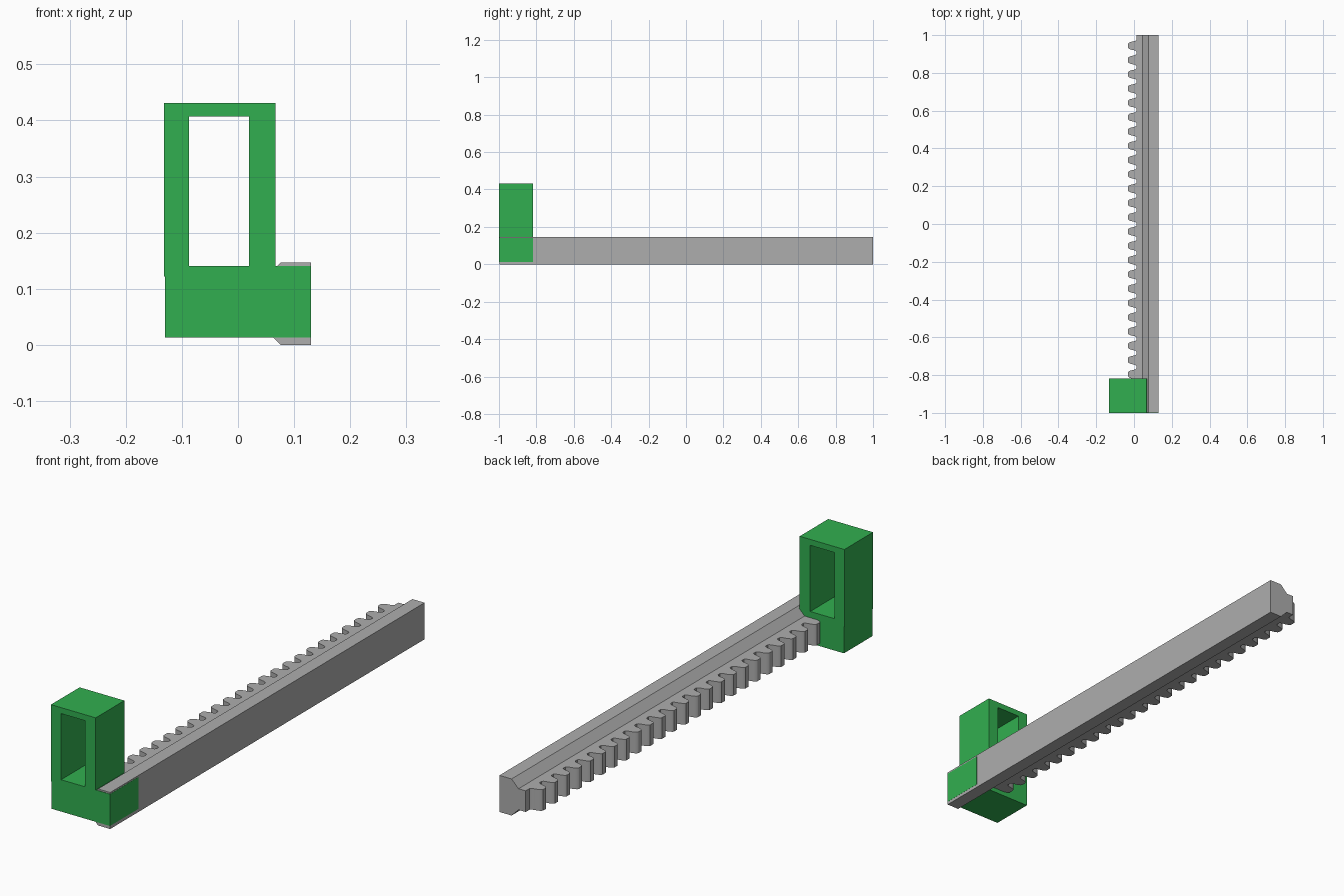
import bpy, bmesh, math

if "Cube" in bpy.data.objects:
    bpy.data.objects.remove(bpy.data.objects["Cube"])


def material(name, color):
    m = bpy.data.materials.new(name)
    m.diffuse_color = (*color, 1)
    m.use_nodes = True
    m.node_tree.nodes["Principled BSDF"].inputs["Base Color"].default_value = m.diffuse_color
    return m


GREEN = material("green", (0.031, 0.429, 0.08))
GREY = material("grey", (0.42, 0.42, 0.42))


def extrude(name, points, offset, mat):
    """Extrude a closed 3D outline along an offset vector."""
    bm = bmesh.new()
    face = bm.faces.new([bm.verts.new(p) for p in points])
    res = bmesh.ops.extrude_face_region(bm, geom=[face])
    verts = [g for g in res["geom"] if isinstance(g, bmesh.types.BMVert)]
    bmesh.ops.translate(bm, verts=verts, vec=offset)
    # keep the starting cap so that the solid is closed
    if not face.is_valid or len(bm.faces) < len(points) + 2:
        bm.faces.new([v for v in bm.verts if v not in verts])
    bmesh.ops.recalc_face_normals(bm, faces=bm.faces)
    me = bpy.data.meshes.new(name)
    bm.to_mesh(me)
    bm.free()
    ob = bpy.data.objects.new(name, me)
    bpy.context.collection.objects.link(ob)
    me.materials.append(mat)
    return ob


# Sliding bar with chamfered inner corners
BAR = [(0.045, 0.031), (0.045, 0.116), (0.076, 0.147),
       (0.13, 0.147), (0.13, 0), (0.076, 0)]
extrude("bar", [(x, -0.998, z) for x, z in BAR], (0, 1.998, 0), GREY)

# Rack shelf and teeth, one outline seen from above
TOOTH = [(0.013, 0.031), (0.007, 0.026), (-0.002, 0.0235), (-0.012, 0.0215),
         (-0.022, 0.0185), (-0.029, 0.0145), (-0.032, 0.010)]
PITCH, COUNT, FIRST = 0.07565, 24, -0.796
outline = [(0.045, 1.0), (0.045, -0.9), (0.013, -0.9)]
for i in range(COUNT):
    y = FIRST + i * PITCH
    outline += [(x, y - w) for x, w in TOOTH]
    outline += [(x, y + w) for x, w in reversed(TOOTH)]
outline.append((0.013, 1.0))
rack = extrude("toothed_rack", [(x, y, 0.031) for x, y in outline],
               (0, 0, 0.085), GREY)
bpy.context.view_layer.objects.active = rack
rack.select_set(True)
bpy.ops.object.shade_smooth_by_angle(angle=math.radians(30))

# Handle block with a rectangular window through it
HANDLE = [(-0.13, 0.013), (0.1305, 0.013), (0.1305, 0.141), (0.067, 0.141),
          (0.067, 0.431), (-0.132, 0.431), (-0.132, 0.122), (-0.13, 0.122)]
handle = extrude("handle", [(x, -1.0, z) for x, z in HANDLE], (0, 0.182, 0), GREEN)

WINDOW = [(-0.087, 0.141), (0.02, 0.141), (0.02, 0.407), (-0.087, 0.407)]
cutter = extrude("window_cutter", [(x, -1.1, z) for x, z in WINDOW], (0, 0.4, 0), GREEN)
cut = handle.modifiers.new("window", "BOOLEAN")
cut.operation = "DIFFERENCE"
cut.solver = "EXACT"
cut.object = cutter
bpy.context.view_layer.objects.active = handle
bpy.ops.object.modifier_apply(modifier=cut.name)
bpy.data.objects.remove(cutter)
